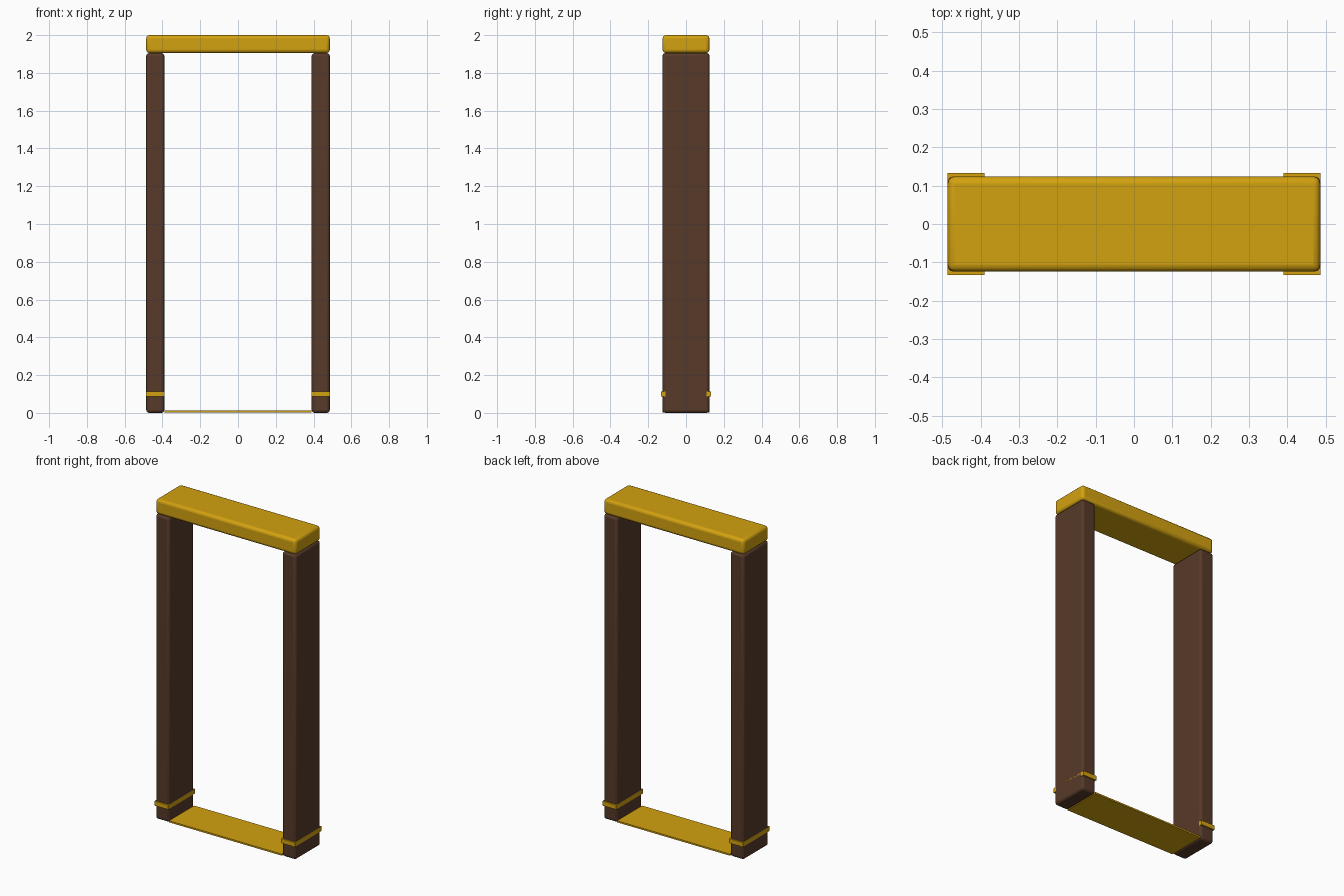
import bpy
from math import radians

if "Cube" in bpy.data.objects:
    bpy.data.objects.remove(bpy.data.objects["Cube"])


def material(name, color):
    m = bpy.data.materials.new(name)
    m.diffuse_color = color
    m.use_nodes = True
    m.node_tree.nodes["Principled BSDF"].inputs["Base Color"].default_value = m.diffuse_color
    return m


wood = material("dark_wood", (0.095, 0.042, 0.022, 1))
gold = material("gold", (0.65, 0.36, 0.005, 1))


def box(name, lo, hi, mat, bevel=0.0):
    """Box between two corners, optionally with rounded edges."""
    centre = [(a + b) / 2 for a, b in zip(lo, hi)]
    bpy.ops.mesh.primitive_cube_add(size=1, location=centre)
    ob = bpy.context.object
    ob.name = name
    ob.scale = [b - a for a, b in zip(lo, hi)]
    bpy.ops.object.transform_apply(location=False, rotation=False, scale=True)
    ob.data.materials.append(mat)
    if bevel:
        mod = ob.modifiers.new("rounded_edges", "BEVEL")
        mod.width = bevel
        mod.segments = 3
        bpy.ops.object.shade_smooth_by_angle(angle=radians(35))
    return ob


OUTER, INNER, DEPTH, POST_TOP = 0.486, 0.39, 0.124, 1.905

# Side posts, each with a thin gold band near the foot
for side, sx in (("left", -1), ("right", 1)):
    x0, x1 = sorted((sx * INNER, sx * OUTER))
    box(side + "_post", (x0, -DEPTH, 0), (x1, DEPTH, POST_TOP), wood, 0.015)
    box(side + "_band", (x0, -0.133, 0.086), (x1, 0.133, 0.114), gold)

# Lintel across the top
box("lintel", (-OUTER, -DEPTH, POST_TOP), (OUTER, DEPTH, 2.0), gold, 0.018)

# Thin threshold plate between the posts
box("threshold", (-INNER, -DEPTH, 0.003), (INNER, DEPTH, 0.013), gold)
